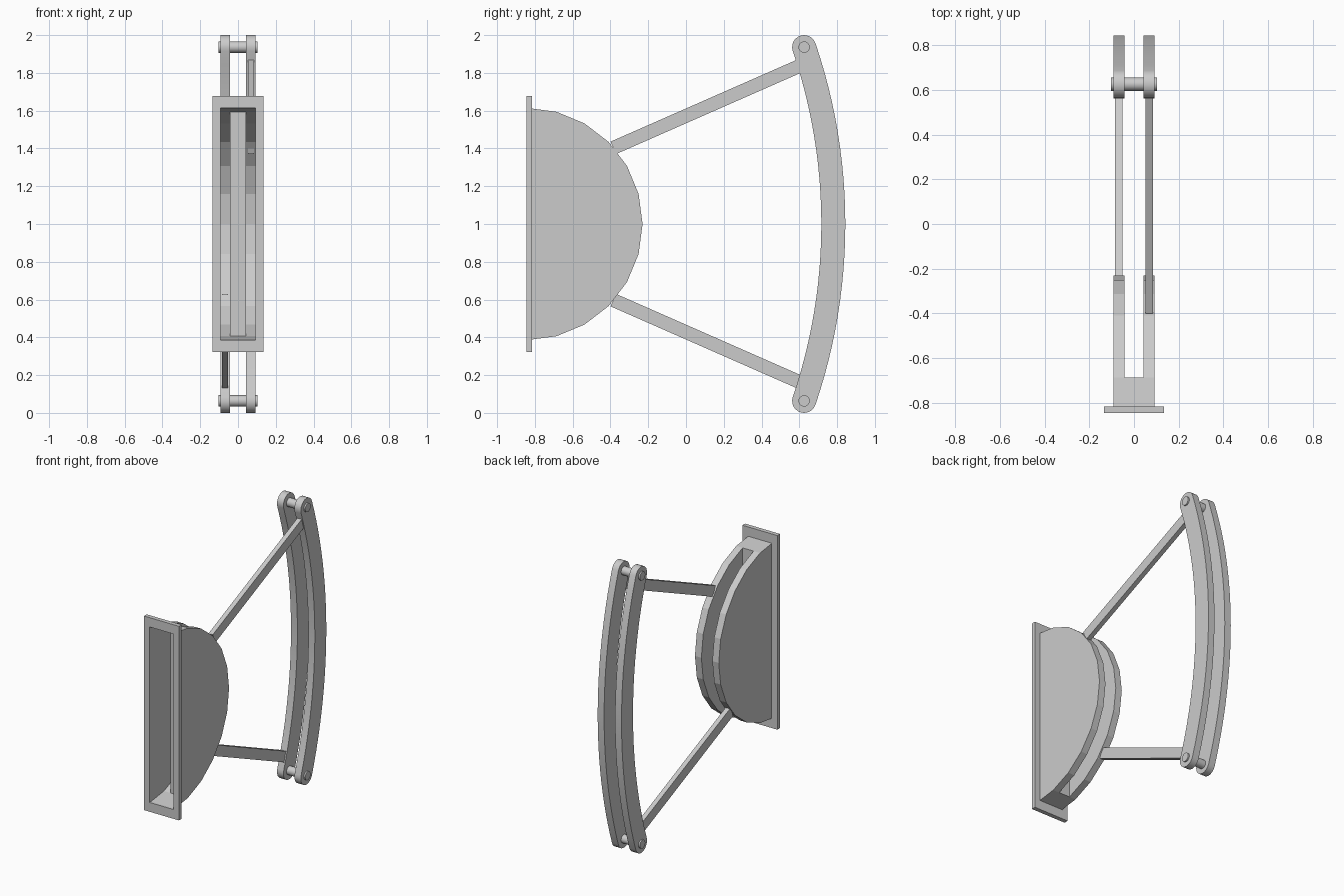
import bpy, bmesh
from math import sin, cos, pi, asin, radians

if "Cube" in bpy.data.objects:
    bpy.data.objects.remove(bpy.data.objects["Cube"])

FRONT = -0.845          # y of the front face
OUT, IN = 0.092, 0.0425  # outer and inner x of the paired plates


def finish(name, bm, smooth=False):
    bmesh.ops.recalc_face_normals(bm, faces=bm.faces[:])
    mesh = bpy.data.meshes.new(name)
    bm.to_mesh(mesh)
    bm.free()
    ob = bpy.data.objects.new(name, mesh)
    bpy.context.collection.objects.link(ob)
    if smooth:
        bpy.ops.object.select_all(action='DESELECT')
        bpy.context.view_layer.objects.active = ob
        ob.select_set(True)
        bpy.ops.object.shade_smooth_by_angle(angle=radians(30))
    return ob


def prism(name, pts, x0, x1, smooth=False):
    """Extrude a (y, z) outline along x."""
    bm = bmesh.new()
    a = [bm.verts.new((x0, y, z)) for y, z in pts]
    b = [bm.verts.new((x1, y, z)) for y, z in pts]
    bm.faces.new(a)
    bm.faces.new(b[::-1])
    n = len(pts)
    for i in range(n):
        j = (i + 1) % n
        bm.faces.new((a[i], b[i], b[j], a[j]))
    return finish(name, bm, smooth)


# Front frame: rectangular ring
bm = bmesh.new()
rings = []
for hx, hz, y in ((0.135, 0.678, FRONT), (0.135, 0.678, FRONT + 0.03),
                  (OUT, 0.613, FRONT + 0.03), (OUT, 0.613, FRONT)):
    rings.append([bm.verts.new((sx * hx, y, 1 + sz * hz))
                  for sx, sz in ((-1, -1), (1, -1), (1, 1), (-1, 1))])
for k in range(4):
    r, s = rings[k], rings[(k + 1) % 4]
    for i in range(4):
        j = (i + 1) % 4
        bm.faces.new((r[i], r[j], s[j], s[i]))
finish("front_frame", bm)

# Half-round hollow housing, open at the front, slotted at the back
bm = bmesh.new()
rows = []
for i in range(13):
    a = radians(-90 + 15 * i)
    rows.append([bm.verts.new((x, FRONT + 0.615 * cos(a), 1 + 0.615 * sin(a)))
                 for x in (-OUT, -IN, IN, OUT)])
for i in range(12):
    for c in range(3):
        if c != 1 or i in (0, 11):
            bm.faces.new((rows[i][c], rows[i][c + 1], rows[i + 1][c + 1], rows[i + 1][c]))
for c in (0, 3):                                   # outer cheeks
    bm.faces.new([r[c] for r in rows])
for c in (1, 2):                                   # slot walls
    bm.faces.new([r[c] for r in rows[1:12]])
bm.faces.new((rows[1][1], rows[1][2], rows[11][2], rows[11][1]))  # slot floor
finish("slotted_housing", bm)

# Curved twin beams with rounded ends
R, W, HZ = 2.913, 0.0635, 0.9365
cy = 0.78 - R
half = asin(HZ / R)
N, C = 24, 12
outline = []
arc = [-half + 2 * half * i / N for i in range(N + 1)]
outline += [(cy + (R + W) * cos(a), 1 + (R + W) * sin(a)) for a in arc]
ey = cy + R * cos(half)
outline += [(ey + W * cos(half + pi * i / C), 1 + HZ + W * sin(half + pi * i / C))
            for i in range(1, C)]
outline += [(cy + (R - W) * cos(a), 1 + (R - W) * sin(a)) for a in reversed(arc)]
outline += [(ey + W * cos(pi - half + pi * i / C), 1 - HZ + W * sin(pi - half + pi * i / C))
            for i in range(1, C)]
prism("curved_beam_right", outline, IN, OUT, True)
prism("curved_beam_left", outline, -OUT, -IN, True)

for label, s in (("upper", 1), ("lower", -1)):
    # Cross pins through the beam ends
    pin = [(ey + 0.03 * cos(2 * pi * i / 20), 1 + s * HZ + 0.03 * sin(2 * pi * i / 20))
           for i in range(20)]
    prism(label + "_pin", pin, -0.1025, 0.1025, True)
    # Straight arms: upper one on the right, lower one on the left
    t, w = radians(23.7), 0.036
    arm = [(y + k * w * -sin(t), 1 + s * (z + k * w * cos(t)))
           for y, z, k in ((-0.385, 0.403, 1), (0.60, 0.836, 1),
                           (0.60, 0.836, -1), (-0.385, 0.403, -1))]
    prism(label + "_arm", arm, s * 0.052, s * 0.085)
